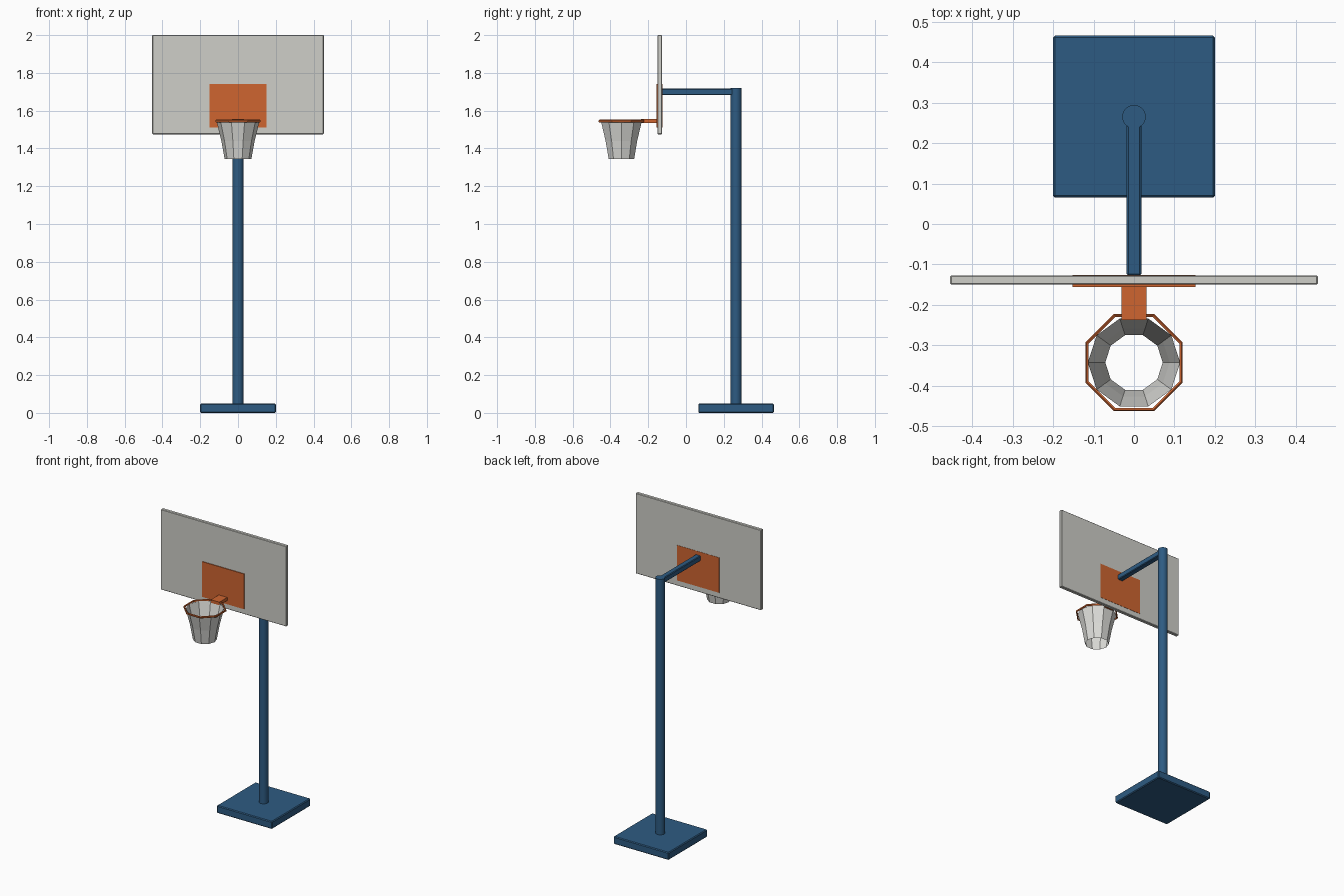
import bpy, bmesh, math

if "Cube" in bpy.data.objects:
    bpy.data.objects.remove(bpy.data.objects["Cube"])


def material(name, rgb):
    m = bpy.data.materials.new(name)
    m.diffuse_color = (*rgb, 1)
    m.use_nodes = True
    m.node_tree.nodes["Principled BSDF"].inputs["Base Color"].default_value = m.diffuse_color
    return m


BLUE = material("blue paint", (0.027, 0.105, 0.225))
GREY = material("board grey", (0.62, 0.62, 0.58))
ORANGE = material("orange paint", (0.62, 0.13, 0.03))
WHITE = material("net white", (0.72, 0.72, 0.69))


def add_object(name, bm, mat):
    bmesh.ops.recalc_face_normals(bm, faces=bm.faces)
    mesh = bpy.data.meshes.new(name)
    bm.to_mesh(mesh)
    bm.free()
    mesh.materials.append(mat)
    obj = bpy.data.objects.new(name, mesh)
    bpy.context.collection.objects.link(obj)
    return obj


def box(name, lo, hi, mat, bevel=0):
    bm = bmesh.new()
    bmesh.ops.create_cube(bm, size=1)
    for v in bm.verts:
        v.co = [(a + b) / 2 + c * (b - a) for a, b, c in zip(lo, hi, v.co)]
    obj = add_object(name, bm, mat)
    if bevel:
        mod = obj.modifiers.new("bevel", 'BEVEL')
        mod.width = bevel
        mod.segments = 1
    return obj


def lathe(name, profile, sides, centre, mat, turn=0, closed=False):
    """Sweep (radius, z) points around a vertical axis."""
    bm = bmesh.new()
    rings = []
    for r, z in profile:
        rings.append([bm.verts.new((centre[0] + r * math.cos(turn + math.tau * i / sides),
                                    centre[1] + r * math.sin(turn + math.tau * i / sides), z))
                      for i in range(sides)])
    pairs = list(zip(rings, rings[1:]))
    if closed:
        pairs.append((rings[-1], rings[0]))
    for a, b in pairs:
        for i in range(sides):
            j = (i + 1) % sides
            bm.faces.new((a[i], a[j], b[j], b[i]))
    return add_object(name, bm, mat)


# Stand: base slab, pole and arm
box("base", (-0.2, 0.065, 0), (0.2, 0.465, 0.05), BLUE, 0.005)
bm = bmesh.new()
bmesh.ops.create_cone(bm, cap_ends=True, segments=24, radius1=0.029, radius2=0.029, depth=1.68)
bmesh.ops.translate(bm, verts=bm.verts, vec=(0, 0.265, 0.88))
pole = add_object("pole", bm, BLUE)
bpy.context.view_layer.objects.active = pole
pole.select_set(True)
bpy.ops.object.shade_smooth_by_angle()
box("arm", (-0.018, -0.128, 1.682), (0.018, 0.265, 1.717), BLUE, 0.004)

# Backboard with a painted target plate on each side
box("backboard", (-0.454, -0.15, 1.475), (0.454, -0.127, 2.0), GREY, 0.003)
box("target_front", (-0.152, -0.155, 1.51), (0.152, -0.149, 1.74), ORANGE)
box("target_back", (-0.152, -0.128, 1.51), (0.152, -0.1255, 1.74), ORANGE)

# Hoop: bracket, octagonal rim and open net
HOOP = (0, -0.342)
box("bracket", (-0.031, -0.237, 1.535), (0.031, -0.15, 1.555), ORANGE)
k = 1 / math.cos(math.pi / 8)
lathe("rim", [(0.120 * k, 1.541), (0.120 * k, 1.549), (0.117 * k, 1.552), (0.112 * k, 1.549),
              (0.112 * k, 1.541), (0.117 * k, 1.538)], 8, HOOP, ORANGE, math.pi / 8, True)
lathe("net", [(0.114, 1.545), (0.088, 1.44), (0.071, 1.345)], 10, HOOP, WHITE)
